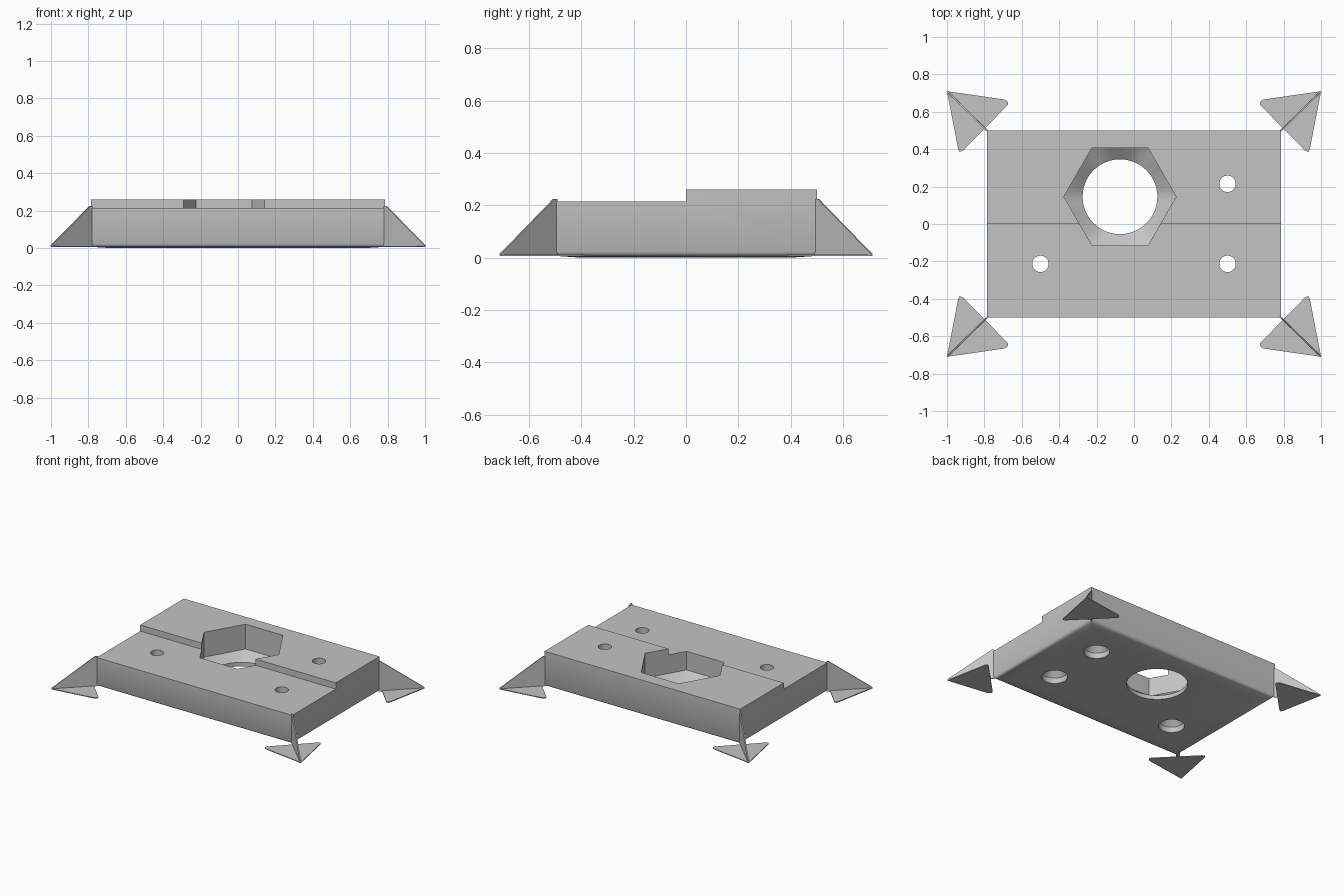
import bpy
import bmesh
from math import cos, sin, pi, radians
from mathutils import Vector

cube = bpy.data.objects.get("Cube")
if cube:
    bpy.data.objects.remove(cube, do_unlink=True)

grey = bpy.data.materials.new("plain_grey")
grey.use_nodes = True
grey.diffuse_color = (0.55, 0.55, 0.55, 1)
grey.node_tree.nodes["Principled BSDF"].inputs["Base Color"].default_value = grey.diffuse_color


def finish(name, bm):
    bmesh.ops.recalc_face_normals(bm, faces=bm.faces)
    mesh = bpy.data.meshes.new(name)
    bm.to_mesh(mesh)
    bm.free()
    mesh.materials.append(grey)
    obj = bpy.data.objects.new(name, mesh)
    bpy.context.collection.objects.link(obj)
    return obj


def prism(points, direction):
    """Extrude a flat outline along a direction."""
    bm = bmesh.new()
    face = bm.faces.new([bm.verts.new(p) for p in points])
    extruded = bmesh.ops.extrude_face_region(bm, geom=[face])["geom"]
    verts = [v for v in extruded if isinstance(v, bmesh.types.BMVert)]
    bmesh.ops.translate(bm, verts=verts, vec=direction)
    bmesh.ops.recalc_face_normals(bm, faces=bm.faces)
    return bm


def hexagon(apothem):
    return lambda a: apothem / cos(a % (pi / 3) - pi / 6)


def circle(radius):
    return lambda a: radius


def lofted_cutter(name, x, y, sections, sides=48):
    """Stack rings given as (radius function, height)."""
    bm = bmesh.new()
    rings = []
    for radius, z in sections:
        ring = []
        for i in range(sides):
            a = 2 * pi * i / sides
            # a tiny offset keeps the corner angles on the right side of the modulus
            r = radius(a + 1e-9)
            ring.append(bm.verts.new((x + r * cos(a), y + r * sin(a), z)))
        rings.append(ring)
    for low, high in zip(rings, rings[1:]):
        for i in range(sides):
            j = (i + 1) % sides
            bm.faces.new((low[i], low[j], high[j], high[i]))
    bm.faces.new(rings[0])
    bm.faces.new(rings[-1])
    obj = finish(name, bm)
    obj.hide_render = True
    return obj


# Stepped block with a softened underside
W, D, BASE = 0.785, 0.5, 0.022
outline = [(-D, BASE), (D, BASE), (D, 0.26), (0, 0.26), (0, 0.215), (-D, 0.215)]
bm = prism([(-W, y, z) for y, z in outline], (2 * W, 0, 0))
bottom = min(bm.faces, key=lambda f: f.calc_center_median().z)
for width, depth in ((0.006, 0.01), (0.014, 0.007), (0.08, 0.005)):
    bmesh.ops.inset_region(bm, faces=[bottom], thickness=width, depth=0, use_even_offset=True)
    bmesh.ops.translate(bm, verts=bottom.verts, vec=(0, 0, -depth))
block = finish("block", bm)

# Hexagonal pocket funnelling into a round opening, and three countersunk holes
cutters = [lofted_cutter("pocket_cutter", -0.075, 0.146, [
    (circle(0.2), -0.2), (circle(0.2), 0.03), (hexagon(0.26), 0.08), (hexagon(0.26), 0.5)])]
for x, y in ((0.5, 0.215), (0.5, -0.213), (-0.5, -0.213)):
    cutters.append(lofted_cutter("screw_hole_cutter", x, y, [
        (circle(0.085), -0.2), (circle(0.085), 0.04),
        (circle(0.044), 0.085), (circle(0.044), 0.5)]))

bpy.context.view_layer.objects.active = block
for cutter in cutters:
    mod = block.modifiers.new("cut", "BOOLEAN")
    mod.operation = "DIFFERENCE"
    mod.solver = "EXACT"
    mod.object = cutter
    bpy.ops.object.modifier_apply(modifier=mod.name)
    bpy.data.objects.remove(cutter, do_unlink=True)

bpy.ops.object.select_all(action="DESELECT")
block.select_set(True)
bpy.ops.object.shade_smooth_by_angle(angle=radians(35))

# Corner feet: a thin arrowhead plate and an upright diagonal fin
PLATE = [(1, 0.71), (0.69, 0.665), (0.672, 0.65), (0.675, 0.636),
         (0.915, 0.392), (0.932, 0.386), (0.94, 0.4)]
FIN = [(0.78, 0.495, 0.008), (0.78, 0.495, 0.225), (0.792, 0.505, 0.225), (1, 0.71, 0.014),
       (1, 0.71, 0.008)]
for sx, side in ((1, "left"), (-1, "right")):
    for sy, end in ((1, "back"), (-1, "front")):
        plate = prism([(sx * x, sy * y, 0.006) for x, y in PLATE], (0, 0, 0.006))
        finish(f"{end}_{side}_foot_plate", plate)
        across = Vector((-sx, sy, 0)).normalized() * 0.008
        fin = prism([Vector((sx * x, sy * y, z)) - across / 2 for x, y, z in FIN], across)
        finish(f"{end}_{side}_foot_fin", fin)
